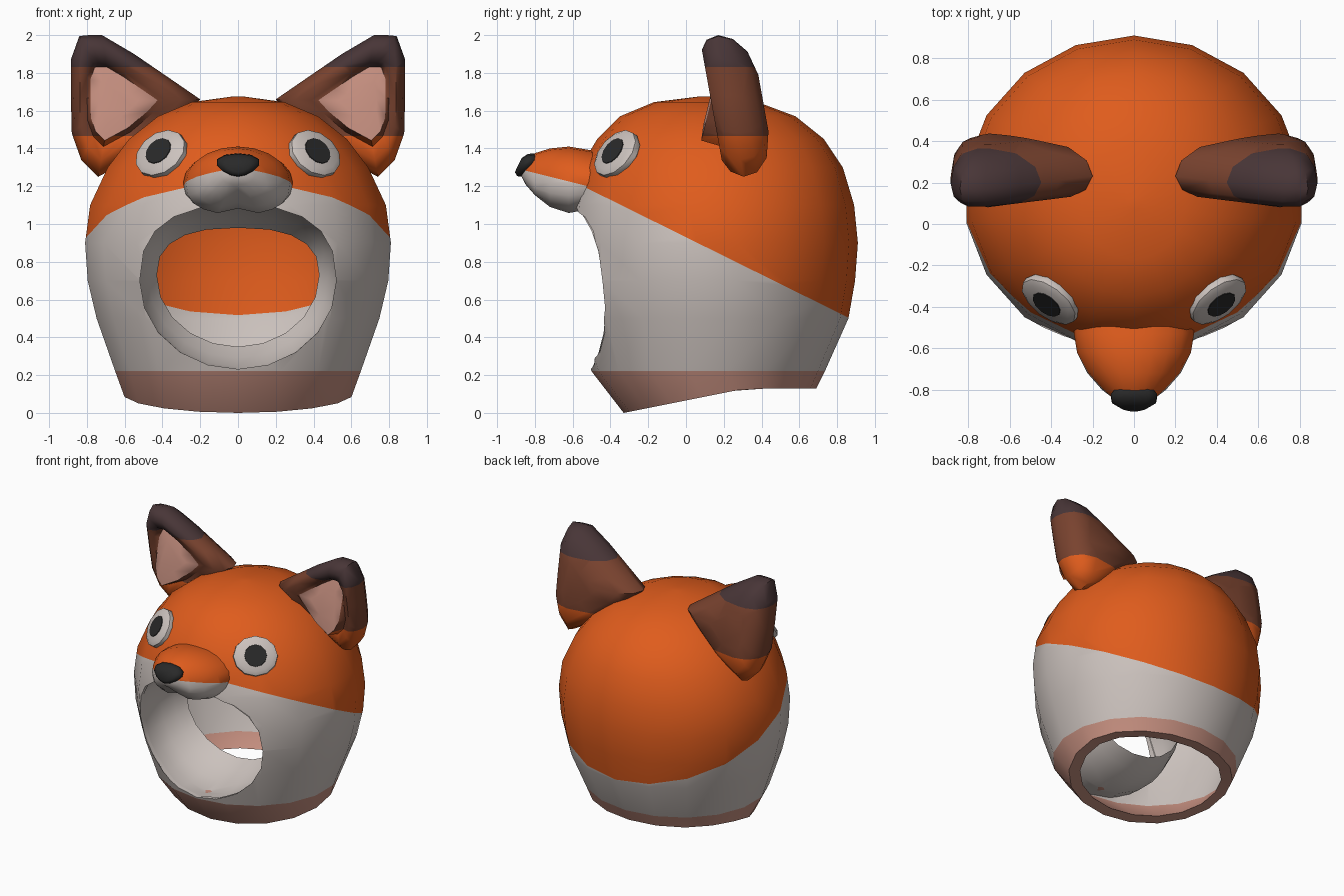
import bpy, bmesh, math
from mathutils import Vector

if "Cube" in bpy.data.objects:
    bpy.data.objects.remove(bpy.data.objects["Cube"])


def mat(name, r, g, b):
    m = bpy.data.materials.new(name)
    m.diffuse_color = (r, g, b, 1)
    m.use_nodes = True
    m.node_tree.nodes["Principled BSDF"].inputs["Base Color"].default_value = m.diffuse_color
    return m


WHITE = mat("cream white", .60, .54, .51)
ORANGE = mat("fox orange", .74, .107, .012)
PINK = mat("soft pink", .55, .27, .21)
BROWN = mat("ear brown", .19, .055, .028)
DARK = mat("dark brown", .065, .036, .038)
BLACK = mat("black", .022, .022, .022)


def loft(name, rings, mats, caps=True):
    """Skin over equal-length point rings; without caps the visible side is inside."""
    bm = bmesh.new()
    vs = [[bm.verts.new(p) for p in r] for r in rings]
    n = len(vs[0])
    for a, b in zip(vs, vs[1:]):
        for i in range(n):
            j = (i + 1) % n
            bm.faces.new((a[i], a[j], b[j], b[i]))
    if caps:
        bm.faces.new(vs[0])
        bm.faces.new(vs[-1])
    bmesh.ops.recalc_face_normals(bm, faces=bm.faces)
    if not caps:
        bmesh.ops.reverse_faces(bm, faces=bm.faces)
    me = bpy.data.meshes.new(name)
    bm.to_mesh(me)
    bm.free()
    ob = bpy.data.objects.new(name, me)
    bpy.context.collection.objects.link(ob)
    for m in mats:
        me.materials.append(m)
    return ob


def paint(ob, planes, rule):
    """Cut along colour borders, then pick a material per face by position."""
    bm = bmesh.new()
    bm.from_mesh(ob.data)
    for co, no in planes:
        bmesh.ops.bisect_plane(bm, geom=bm.verts[:] + bm.edges[:] + bm.faces[:],
                               plane_co=co, plane_no=no, dist=1e-4)
    for f in bm.faces:
        f.material_index = rule(f.calc_center_median(), f)
    bm.to_mesh(ob.data)
    bm.free()


def smooth(ob, deg):
    bpy.ops.object.select_all(action='DESELECT')
    ob.select_set(True)
    bpy.context.view_layer.objects.active = ob
    bpy.ops.object.shade_smooth_by_angle(angle=math.radians(deg))


def circle(n):
    return [(math.sin(2 * math.pi * i / n), math.cos(2 * math.pi * i / n)) for i in range(n)]


def power(v, e):
    return math.copysign(abs(v) ** e, v)


# head shell: outer skin from crown to neck, then inner skin back up
# (height, half width, front y, back y)
LEVELS = [(1.675, .03, .07, .13), (1.645, .25, -.17, .38), (1.57, .43, -.35, .58),
          (1.45, .585, -.47, .73), (1.3, .70, -.56, .83), (1.1, .795, -.61, .89),
          (.9, .822, -.63, .91), (.7, .808, -.62, .895), (.5, .76, -.59, .86),
          (.22, .66, -.5, .735), (None, .61, -.33, .69)]


def head_ring(z, w, yf, yb):
    pts = []
    for s, c in circle(18):
        y = (yf + yb) / 2 + c * (yb - yf) / 2
        zz = max(0, min(.13, .2 * (y + .33))) if z is None else z
        pts.append((w * s, y, zz))
    return pts


def front_y(x, z):
    """Depth of the outer skin's front at a given x and z."""
    for a, b in zip(LEVELS, LEVELS[1:-1]):
        if b[0] <= z <= a[0]:
            t = (a[0] - z) / (a[0] - b[0])
            w, yf, yb = [p + (q - p) * t for p, q in zip(a[1:], b[1:])]
            return (yf + yb) / 2 - (yb - yf) / 2 * math.sqrt(1 - (x / w) ** 2)


inner = []
for z, w, yf, yb in LEVELS:
    if z is None:
        inner.append(head_ring(z, w - .08, yf + .08, yb - .08))
    elif w < .1:
        inner.append(head_ring(z - .03, w, yf, yb))
    else:
        inner.append(head_ring(z - .03 * max(0, (z - .9) / .77), w - .03, yf + .03, yb - .03))
head = loft("head_shell", [head_ring(*l) for l in LEVELS] + inner[::-1],
            [WHITE, ORANGE, PINK])


# face opening: squarish on top, round below; k = 0 at the face, 1 at the inner end
def section(k):
    rx = .52 - .09 * k
    top, mid, low = 1.10 - .12 * k, .70 + .03 * k, .232 + .118 * k
    pts = []
    for s, c in circle(20):
        if c > 0:
            pts.append((rx * power(s, .8), mid + (top - mid) * power(c, .8)))
        else:
            pts.append((rx * s, mid + (mid - low) * c))
    return pts


cutter = loft("opening_cutter", [[(x, y, z) for x, z in section(0)] for y in (-.95, -.1)],
              [WHITE])
cutter.hide_render = True
mod = head.modifiers.new("opening", 'BOOLEAN')
mod.operation, mod.solver, mod.object = 'DIFFERENCE', 'EXACT', cutter
bpy.context.view_layer.objects.active = head
bpy.ops.object.modifier_apply(modifier=mod.name)
bpy.data.objects.remove(cutter)
paint(head, [((0, 0, .93), (0, .495, 1)), ((0, 0, .222), (0, 0, 1))],
      lambda c, f: 2 if c.z < .222 else (1 if c.z > .93 - .495 * c.y else 0))
smooth(head, 40)

# lining sleeve running from the face opening into the head
rings = []
for t, k in ((0, 0), (.3, -.12), (.55, .1), (.8, .5), (1, 1)):
    rings.append([(x, (1 - t) * (front_y(x0, z0) + .004) - .01 * t, z)
                  for (x, z), (x0, z0) in zip(section(k), section(0))])
sleeve = loft("opening_sleeve", rings, [WHITE, PINK], caps=False)
paint(sleeve, [((0, 0, .222), (0, 0, 1))], lambda c, f: 1 if c.z < .222 else 0)
smooth(sleeve, 60)

# muzzle with two lobes below
MUZZLE = [(-.45, .29, 1.38, 1.13), (-.53, .29, 1.395, 1.07), (-.62, .275, 1.41, 1.052),
          (-.72, .225, 1.40, 1.085), (-.80, .155, 1.375, 1.15), (-.85, .09, 1.335, 1.21),
          (-.87, .04, 1.30, 1.25)]
rings = []
for y, w, zt, zb in MUZZLE:
    ring, mid = [], 1.22 if y > -.82 else (zt + zb) / 2
    for s, c in circle(20):
        if c > 0:
            ring.append((w * s, y, mid + c * (zt - mid)))
        else:
            z = mid - abs(c) ** .75 * (mid - zb)
            ring.append((w * power(s, .8), y, z + (.03 if c < -.99 and y > -.82 else 0)))
    rings.append(ring)
muzzle = loft("muzzle", rings, [WHITE, ORANGE])
paint(muzzle, [((0, -.52, 1.2), (0, .25, 1))],
      lambda c, f: 1 if c.z > 1.2 - .25 * (c.y + .52) else 0)
smooth(muzzle, 60)

# nose, wider at the top
rings = []
for y, k in ((-.80, .75), (-.835, 1), (-.865, .95), (-.888, .6)):
    rings.append([(.112 * k * s * (1 + .3 * c), y + .03 * k * c, 1.312 + .062 * k * c)
                  for s, c in circle(12)])
smooth(loft("nose", rings, [BLACK]), 60)

# ears and eyes, one of each per side
EAR = [(.72, 2.0), (.79, 2.0), (.84, 1.995), (.885, 1.87), (.885, 1.68), (.88, 1.48),
       (.83, 1.34), (.74, 1.25), (.5, 1.38), (.3, 1.55), (.2, 1.66), (.36, 1.77),
       (.55, 1.90)]
# (outline scale, offset forward or back); the first two rings hold the pink dish
EAR_LAYERS = [(.3, -.01), (.52, 0), (.60, -.085), (.78, -.10), (.93, -.065), (1, 0),
              (.94, .075), (.75, .14), (.4, .175)]
for side, sx in (("right", 1), ("left", -1)):
    rings = []
    for i, (k, off) in enumerate(EAR_LAYERS):
        ring = []
        for x, z in EAR:
            px, pz = .67 + (x - .67) * k, 1.65 + (z - 1.65) * k
            base = .095 + .25 * (pz - 1.5) if i < 2 else .17 + (2 - pz) * .18
            ring.append((sx * px, base + off, pz))
        rings.append(ring)
    ear = loft(side + "_ear", rings, [ORANGE, BROWN, DARK, PINK])
    n = len(EAR)
    # inner ear faces are the first loft band and the front cap
    cap = len(EAR_LAYERS) * n - n
    for p in ear.data.polygons:
        if p.index < n or p.index == cap:
            p.material_index = 3
    paint(ear, [((0, 0, 1.83), (0, 0, 1)), ((0, 0, 1.465), (0, 0, 1))],
          lambda c, f: 3 if f.material_index == 3 else
          2 if c.z > 1.83 else 1 if c.z > 1.465 else 0)
    smooth(ear, 60)

    normal = Vector((sx * .50, -.66, .50)).normalized()
    q = normal.to_track_quat('Z', 'Y')
    centre = Vector((sx * .40, -.36, 1.365))

    def disc(name, rows, m, kx):
        ob = loft(name, [[centre + q @ Vector((r * kx * s, r * c, h)) for s, c in circle(12)]
                         for r, h in rows], [m])
        smooth(ob, 35)

    disc(side + "_eye", [(.11, -.06), (.142, -.005), (.14, .025), (.113, .042)], WHITE, 1.1)
    disc(side + "_pupil", [(.08, .036), (.077, .046)], BLACK, 1)
